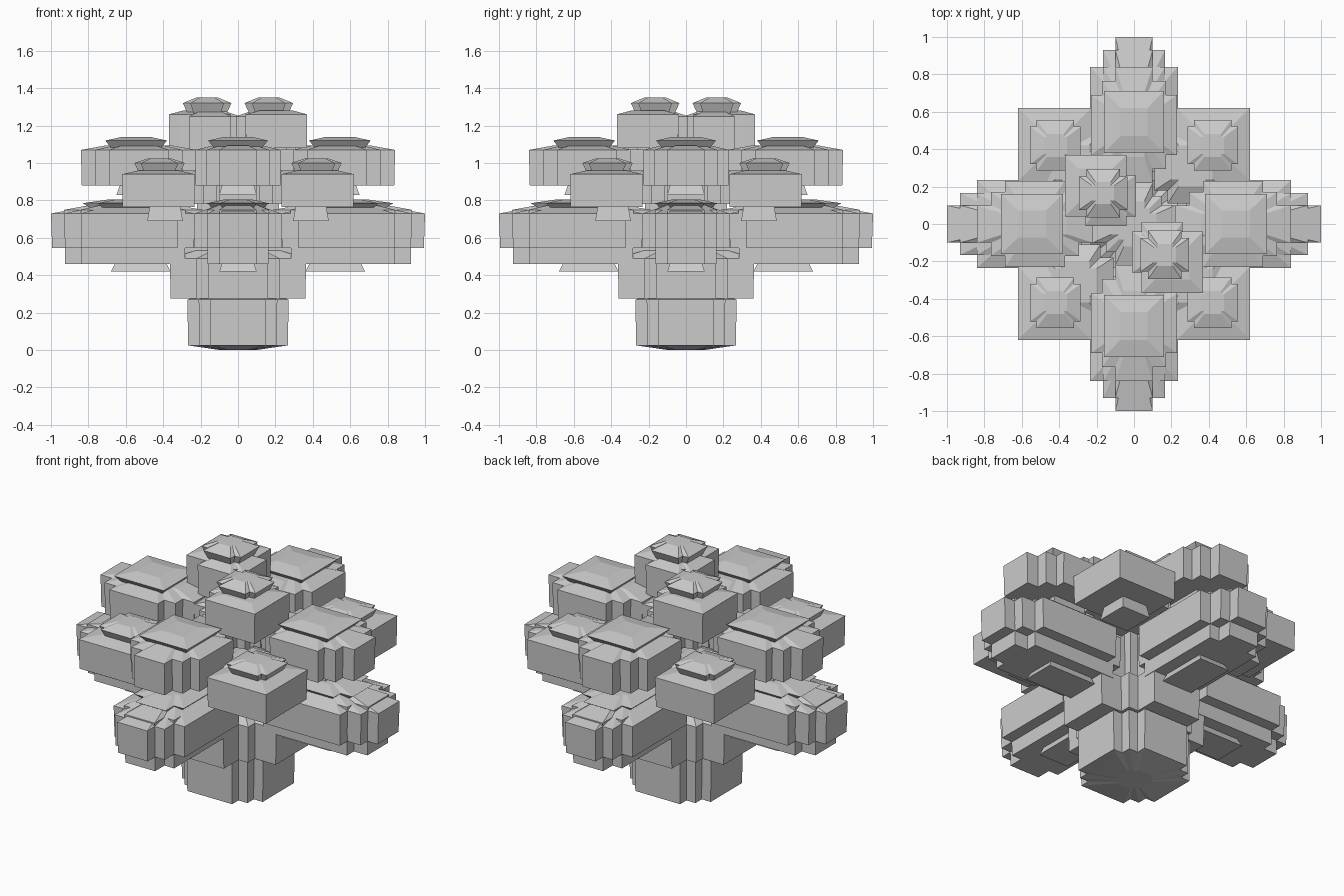
import bpy, bmesh, math
from mathutils import Matrix

if "Cube" in bpy.data.objects:
    bpy.data.objects.remove(bpy.data.objects["Cube"])


def outline(steps):
    """Notched outline from nested (half_x, half_y) boxes, longest first."""
    quad = []
    for k, (hx, hy) in enumerate(steps):
        quad.append((hx, hy))
        if k + 1 < len(steps):
            quad.append((steps[k + 1][0], hy))
    left = [(-x, y) for x, y in reversed(quad)]
    return quad + left + [(-x, -y) for x, y in reversed(quad + left)][::-1]


def loft(bm, cx, cy, steps, rings):
    """Stack scaled copies of the outline; rings are (z, scale)."""
    pts = outline(steps)
    loops = [[bm.verts.new((cx + x * s, cy + y * s, z)) for x, y in pts]
             for z, s in rings]
    n = len(pts)
    for lo, up in zip(loops, loops[1:]):
        for k in range(n):
            bm.faces.new((lo[k], lo[(k + 1) % n], up[(k + 1) % n], up[k]))
    bm.faces.new(loops[0][::-1])
    bm.faces.new(loops[-1])


def block(bm, cx, cy, steps, z0, z1, dome=.02):
    loft(bm, cx, cy, steps, [(z0, .985), (z1, 1), (z1 + dome, .55)])


def cap(bm, cx, cy, steps, z0, z1, dome=.02):
    # narrow foot flaring to a wider rim, then a shallow dome
    loft(bm, cx, cy, steps, [(z0, .8), (z1, 1), (z1 + dome, .45)])


def finish(bm, name, turns=(0,)):
    bmesh.ops.recalc_face_normals(bm, faces=bm.faces)
    mesh = bpy.data.meshes.new(name)
    bm.to_mesh(mesh)
    bm.free()
    for t in turns:
        ob = bpy.data.objects.new(name, mesh)
        ob.matrix_world = Matrix.Rotation(t * math.pi / 2, 4, 'Z')
        bpy.context.collection.objects.link(ob)


# trunk foot: notched column with a slightly rounded underside
bm = bmesh.new()
loft(bm, 0, 0, [(.27, .15), (.21, .21), (.15, .27)],
     [(0, .35), (.025, .99), (.27, 1), (.29, .8)])
finish(bm, "trunk_foot")

# wider collar
bm = bmesh.new()
block(bm, 0, 0, [(.365, .16), (.225, .225), (.16, .365)], .275, .49, .05)
finish(bm, "trunk_collar")

# hidden core stem
bm = bmesh.new()
block(bm, 0, 0, [(.22, .1), (.15, .15), (.1, .22)], .5, 1.06, .03)
finish(bm, "core_stem")

# lower clumps: stepped main layer, smaller layer beneath, cap and pad
bm = bmesh.new()
block(bm, .58, 0, [(.42, .10), (.35, .165), (.26, .235)], .545, .73, .035)
block(bm, .56, 0, [(.37, .10), (.28, .165)], .46, .75, .03)
cap(bm, .58, 0, [(.25, .10), (.17, .165)], .755, .785, .02)
loft(bm, .52, 0, [(.16, .10)], [(.42, 1), (.48, .8)])
finish(bm, "lower_clump", range(4))

# upper clumps
bm = bmesh.new()
block(bm, .53, 0, [(.31, .10), (.235, .17), (.16, .23)], .88, 1.07, .025)
cap(bm, .545, 0, [(.165, .16)], 1.08, 1.12, .02)
loft(bm, .52, 0, [(.13, .10)], [(.83, 1), (.9, .8)])
finish(bm, "upper_clump", range(4))

# diagonal clumps with intact outer corner and a lower inner shoulder
bm = bmesh.new()
block(bm, .425, .425, [(.195, .195)], .765, .94, .02)
block(bm, .31, .31, [(.2, .13), (.13, .2)], .78, .92, .04)
cap(bm, .42, .42, [(.135, .10), (.10, .135)], .945, 1.0, .025)
loft(bm, .39, .39, [(.1, .1)], [(.69, .95), (.78, .8)])
finish(bm, "diagonal_clump", range(4))

# two crown clumps on opposite diagonals
bm = bmesh.new()
block(bm, -.205, .205, [(.165, .165)], 1.08, 1.26, .02)
block(bm, -.15, .15, [(.16, .11), (.11, .16)], 1.07, 1.25, .025)
cap(bm, -.165, .165, [(.13, .09), (.09, .13)], 1.265, 1.32, .03)
finish(bm, "crown_clump", (0, 2))
